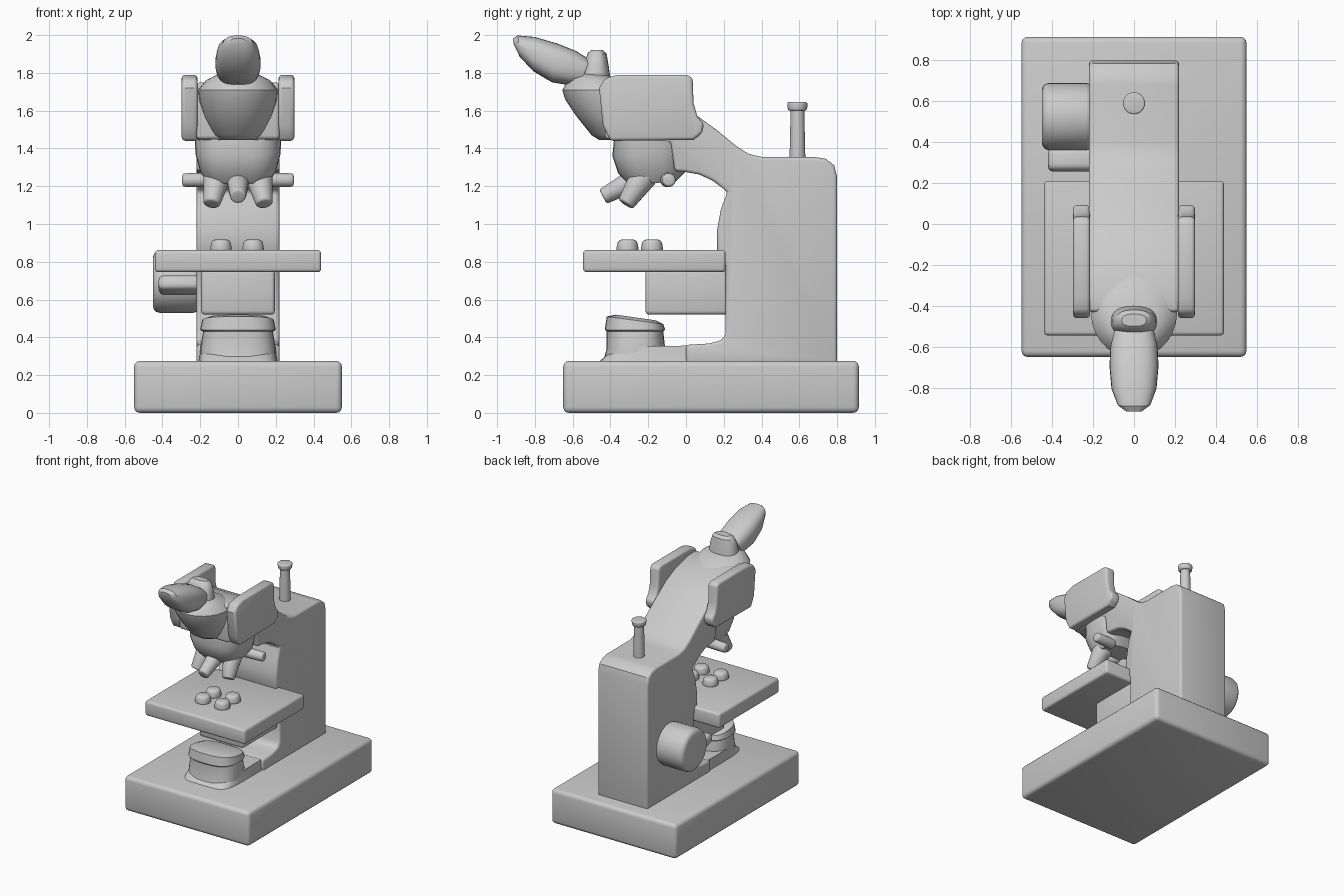
import bpy, bmesh, math
from mathutils import Vector


def finish(name, bm, bevel=0.0, angle=40, segments=3):
    """Bevel sharp edges, fix normals and link the part as a smooth object."""
    bmesh.ops.recalc_face_normals(bm, faces=bm.faces)
    if bevel:
        edges = [e for e in bm.edges if e.calc_face_angle(0) > math.radians(angle)]
        bmesh.ops.bevel(bm, geom=edges, offset=bevel, segments=segments, profile=0.5,
                        affect='EDGES', clamp_overlap=True)
    mesh = bpy.data.meshes.new(name)
    bm.to_mesh(mesh)
    bm.free()
    ob = bpy.data.objects.new(name, mesh)
    bpy.context.collection.objects.link(ob)
    bpy.ops.object.select_all(action='DESELECT')
    ob.select_set(True)
    bpy.context.view_layer.objects.active = ob
    bpy.ops.object.shade_smooth_by_angle(angle=math.radians(35))
    return ob


def side_profile(name, points, x0, x1, bevel):
    """Extrude a (y, z) outline across x."""
    bm = bmesh.new()
    face = bm.faces.new([bm.verts.new((x0, y, z)) for y, z in points])
    ext = bmesh.ops.extrude_face_region(bm, geom=[face])
    verts = [v for v in ext['geom'] if isinstance(v, bmesh.types.BMVert)]
    bmesh.ops.translate(bm, verts=verts, vec=(x1 - x0, 0, 0))
    return finish(name, bm, bevel)


def box(name, x, y, z, bevel):
    return side_profile(name, [(y[0], z[0]), (y[1], z[0]), (y[1], z[1]), (y[0], z[1])],
                        x[0], x[1], bevel)


def loft(name, rings, power=2.0, bevel=0.0, x=0.0, n=28):
    """Skin rings, each given by two opposite (y, z) points and a half width in x."""
    bm = bmesh.new()
    loops = []
    for a, b, half in rings:
        a, b = Vector((x, *a)), Vector((x, *b))
        loop = []
        for i in range(n):
            t = 2 * math.pi * i / n
            c, s = math.cos(t), math.sin(t)
            c = math.copysign(abs(c) ** (2 / power), c)
            s = math.copysign(abs(s) ** (2 / power), s)
            loop.append(bm.verts.new((a + b) / 2 + (a - b) / 2 * c + Vector((half * s, 0, 0))))
        loops.append(loop)
    for lo, hi in zip(loops, loops[1:]):
        for i in range(n):
            j = (i + 1) % n
            bm.faces.new((lo[i], lo[j], hi[j], hi[i]))
    bm.faces.new(loops[0])
    bm.faces.new(loops[-1])
    return finish(name, bm, bevel, 50)


def rod(name, p0, p1, r0, r1, bevel=0.01, n=24):
    """Round bar between two points."""
    p0, p1 = Vector(p0), Vector(p1)
    bm = bmesh.new()
    bmesh.ops.create_cone(bm, cap_ends=True, segments=n, radius1=r0, radius2=r1,
                          depth=(p1 - p0).length)
    rot = Vector((0, 0, 1)).rotation_difference(p1 - p0).to_matrix()
    bmesh.ops.rotate(bm, verts=bm.verts, matrix=rot)
    bmesh.ops.translate(bm, verts=bm.verts, vec=(p0 + p1) / 2)
    return finish(name, bm, bevel, 50)


# Base slab, column with arm, and foot
box("base", (-0.55, 0.55), (-0.65, 0.915), (0, 0.275), 0.03)
side_profile("column_and_arm", [
    (0.80, 0.26), (0.80, 1.25), (0.785, 1.31), (0.74, 1.345), (0.68, 1.355), (0.40, 1.355),
    (0.33, 1.372), (0.27, 1.41), (0.16, 1.50), (0.05, 1.58), (-0.05, 1.65), (-0.18, 1.71),
    (-0.32, 1.745), (-0.43, 1.75), (-0.43, 1.45), (-0.08, 1.43), (-0.06, 1.28), (0.0, 1.275),
    (0.07, 1.262), (0.14, 1.23), (0.22, 1.17), (0.185, 1.08), (0.165, 0.97), (0.165, 0.86),
    (0.21, 0.78), (0.21, 0.42), (0.19, 0.385), (0.12, 0.367), (0.0, 0.36), (0.0, 0.26)],
    -0.22, 0.22, 0.018)
loft("foot", [((-0.46, 0.27), (0.25, 0.27), 0.21), ((-0.43, 0.3), (0.25, 0.3), 0.205),
              ((-0.35, 0.35), (0.25, 0.36), 0.2)], power=5)

# Lamp housing with collar
loft("lamp", [((-0.44, 0.27), (-0.11, 0.27), 0.20), ((-0.42, 0.34), (-0.11, 0.34), 0.20),
              ((-0.42, 0.43), (-0.12, 0.43), 0.185), ((-0.43, 0.44), (-0.11, 0.44), 0.20),
              ((-0.42, 0.51), (-0.12, 0.47), 0.19), ((-0.37, 0.52), (-0.16, 0.49), 0.15)], power=2.7)

# Stage, its bracket and four slide clips
box("stage", (-0.44, 0.44), (-0.545, 0.21), (0.745, 0.862), 0.018)
box("stage_bracket", (-0.195, 0.195), (-0.215, 0.3), (0.52, 0.76), 0.02)
for i, (x, y) in enumerate([(-0.09, -0.31), (-0.09, -0.18), (0.08, -0.31), (0.08, -0.18)]):
    rod(f"stage_clip_{i + 1}", (x, y, 0.85), (x, y, 0.918), 0.062, 0.05, 0.02, 14)

# Focus knob and its small lever on the left side
rod("focus_knob", (-0.20, 0.525, 0.695), (-0.45, 0.525, 0.695), 0.165, 0.165, 0.035, 32)
side_profile("focus_lever", [(0.25, 0.66), (0.37, 0.62), (0.37, 0.72), (0.27, 0.73)],
             -0.42, -0.2, 0.025)

# Rear post with cap
rod("rear_post", (0, 0.59, 1.34), (0, 0.59, 1.61), 0.042, 0.036, 0)
rod("rear_post_cap", (0, 0.59, 1.60), (0, 0.59, 1.645), 0.05, 0.055)

# Head: two side plates and a rounded front
plate = [(-0.46, 1.72), (-0.43, 1.77), (-0.36, 1.79), (0.0, 1.79), (0.035, 1.775), (0.04, 1.64),
         (0.06, 1.57), (0.095, 1.53), (0.085, 1.48), (0.04, 1.445), (-0.40, 1.44), (-0.44, 1.52)]
for side, s in (("left", -1), ("right", 1)):
    side_profile(f"head_plate_{side}", plate, s * 0.215, s * 0.298, 0.018)
loft("head_front", [((-0.46, 1.445), (-0.2, 1.445), 0.11), ((-0.50, 1.47), (-0.2, 1.46), 0.14),
                    ((-0.58, 1.57), (-0.2, 1.57), 0.18), ((-0.64, 1.66), (-0.2, 1.64), 0.205),
                    ((-0.655, 1.71), (-0.22, 1.71), 0.21), ((-0.62, 1.77), (-0.3, 1.75), 0.17),
                    ((-0.56, 1.80), (-0.38, 1.78), 0.11)])

# Eyepiece and its short tube
loft("eyepiece", [((-0.917, 1.982), (-0.912, 1.95), 0.04), ((-0.89, 1.998), (-0.88, 1.885), 0.08),
                  ((-0.80, 1.99), (-0.81, 1.81), 0.11), ((-0.68, 1.955), (-0.71, 1.75), 0.12),
                  ((-0.58, 1.915), (-0.62, 1.735), 0.115), ((-0.51, 1.87), (-0.56, 1.74), 0.10)],
     power=2.6)
loft("eyepiece_tube", [((-0.56, 1.75), (-0.40, 1.77), 0.115), ((-0.54, 1.85), (-0.41, 1.84), 0.105),
                       ((-0.52, 1.905), (-0.42, 1.90), 0.085), ((-0.50, 1.922), (-0.44, 1.92), 0.06)],
     power=2.5)

# Nosepiece with objectives and side knobs
loft("nosepiece", [((-0.38, 1.46), (0.0, 1.46), 0.23), ((-0.39, 1.36), (0.0, 1.38), 0.225),
                   ((-0.36, 1.27), (0.0, 1.28), 0.20), ((-0.31, 1.215), (-0.06, 1.22), 0.16)],
     power=2.8)
rod("objective_middle", (0, -0.24, 1.25), (0, -0.44, 1.145), 0.065, 0.042, 0.012, 14)
for side, s in (("left", -1), ("right", 1)):
    rod(f"objective_{side}", (s * 0.11, -0.22, 1.26), (s * 0.14, -0.32, 1.105), 0.075, 0.045, 0.012, 14)
    rod(f"nosepiece_knob_{side}", (s * 0.12, -0.10, 1.235), (s * 0.295, -0.09, 1.232),
        0.04, 0.036, 0.015, 14)
